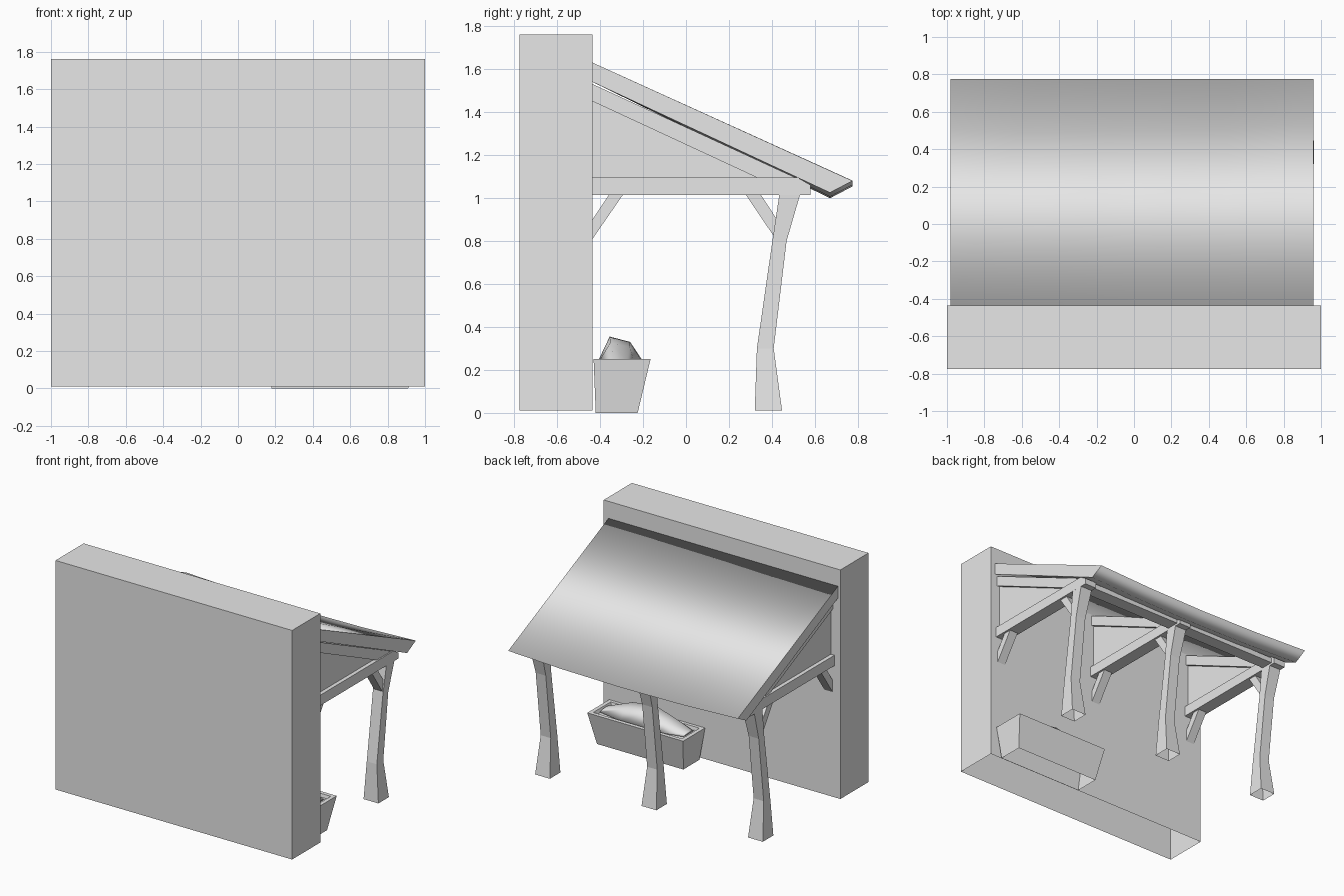
import bpy
import bmesh

cube = bpy.data.objects.get("Cube")
if cube:
    bpy.data.objects.remove(cube)

grey = bpy.data.materials.new("plain_grey")
grey.use_nodes = True
grey.diffuse_color = (0.8, 0.8, 0.8, 1)
grey.node_tree.nodes["Principled BSDF"].inputs["Base Color"].default_value = (0.8, 0.8, 0.8, 1)


def loft(name, rings, start_cap=True, end_cap=True, smooth=False):
    """Join rings of equal point count into a skin; smooth leaves the caps flat."""
    bm = bmesh.new()
    rows = [[bm.verts.new(p) for p in ring] for ring in rings]
    n = len(rows[0])
    for a, b in zip(rows, rows[1:]):
        for i in range(n):
            j = (i + 1) % n
            bm.faces.new((a[i], a[j], b[j], b[i])).smooth = smooth
    if start_cap:
        bm.faces.new(rows[0][::-1])
    if end_cap:
        bm.faces.new(rows[-1])
    bmesh.ops.recalc_face_normals(bm, faces=bm.faces[:])
    mesh = bpy.data.meshes.new(name)
    bm.to_mesh(mesh)
    bm.free()
    mesh.materials.append(grey)
    obj = bpy.data.objects.new(name, mesh)
    bpy.context.collection.objects.link(obj)
    return obj


def prism(name, profile, x, width):
    """Extrude a (y, z) profile along x, centred on x."""
    return loft(name, [[(x + s * width / 2, y, z) for y, z in profile] for s in (-1, 1)])


def rect(x0, x1, y0, y1, z):
    return [(x0, y0, z), (x1, y0, z), (x1, y1, z), (x0, y1, z)]


# Wall, open underneath
WALL = -0.435
loft("wall", [rect(-1, 1, -0.775, WALL, z) for z in (0.01, 1.76)], start_cap=False)

# Roof slab, sagging a little towards the middle of the eave
roof_rings = []
for x in (-0.98, -0.5, 0, 0.5, 0.96):
    sag = 0.028 * (1 - x * x)
    roof_rings.append([
        (x, WALL, 1.63), (x, 0.775, 1.082 - sag),
        (x, 0.67, 1.027 - sag), (x, WALL, 1.54)])
roof = loft("roof", roof_rings, smooth=True)

# Three frames: bent post, tie beam, rafter, infill panel and braces
post_levels = [(0.01, 0.32, 0.447, 0.125), (0.30, 0.33, 0.408, 0.085),
               (0.80, 0.402, 0.468, 0.085), (1.02, 0.435, 0.532, 0.10)]
for label, x in (("right", -0.9), ("middle", 0), ("left", 0.9)):
    loft(label + "_post",
         [rect(x - w / 2, x + w / 2, y0, y1, z) for z, y0, y1, w in post_levels],
         start_cap=False)
    prism(label + "_tie_beam",
          [(WALL, 1.015), (0.58, 1.015), (0.58, 1.06), (0.52, 1.095), (WALL, 1.095)], x, 0.10)
    prism(label + "_rafter",
          [(WALL, 1.45), (0.33, 1.095), (0.52, 1.09), (WALL, 1.53)], x, 0.08)
    prism(label + "_panel", [(WALL, 1.09), (0.34, 1.09), (WALL, 1.46)], x, 0.04)
    prism(label + "_post_brace",
          [(0.275, 1.02), (0.345, 1.02), (0.43, 0.89), (0.41, 0.82)], x, 0.07)
    prism(label + "_wall_brace",
          [(-0.355, 1.02), (-0.29, 1.02), (WALL, 0.81), (WALL, 0.90)], x, 0.07)

# Purlin carrying the eave across the frames
prism("eave_purlin", [(0.45, 1.03), (0.55, 1.03), (0.55, 1.07), (0.45, 1.09)], 0, 1.86)

# Feed trough: tapered sides, rim and shallow inner floor
loft("trough", [rect(0.18, 0.91, -0.42, -0.225, 0),
                rect(0.14, 0.95, -0.43, -0.165, 0.25),
                rect(0.17, 0.92, -0.405, -0.195, 0.25),
                rect(0.18, 0.91, -0.40, -0.20, 0.225)], start_cap=False)

# Hay heaped along the trough
hay_profile = [(-0.41, 0.24), (-0.355, 0.355), (-0.26, 0.33), (-0.20, 0.24)]
hay_rings = []
for x, spread, height in ((0.19, 0.6, 0.1), (0.36, 0.95, 0.6), (0.52, 1, 1),
                          (0.70, 0.95, 0.75), (0.90, 0.6, 0.1)):
    hay_rings.append([(x, -0.305 + (y + 0.305) * spread, 0.24 + (z - 0.24) * height)
                      for y, z in hay_profile])
loft("hay", hay_rings, smooth=True)
